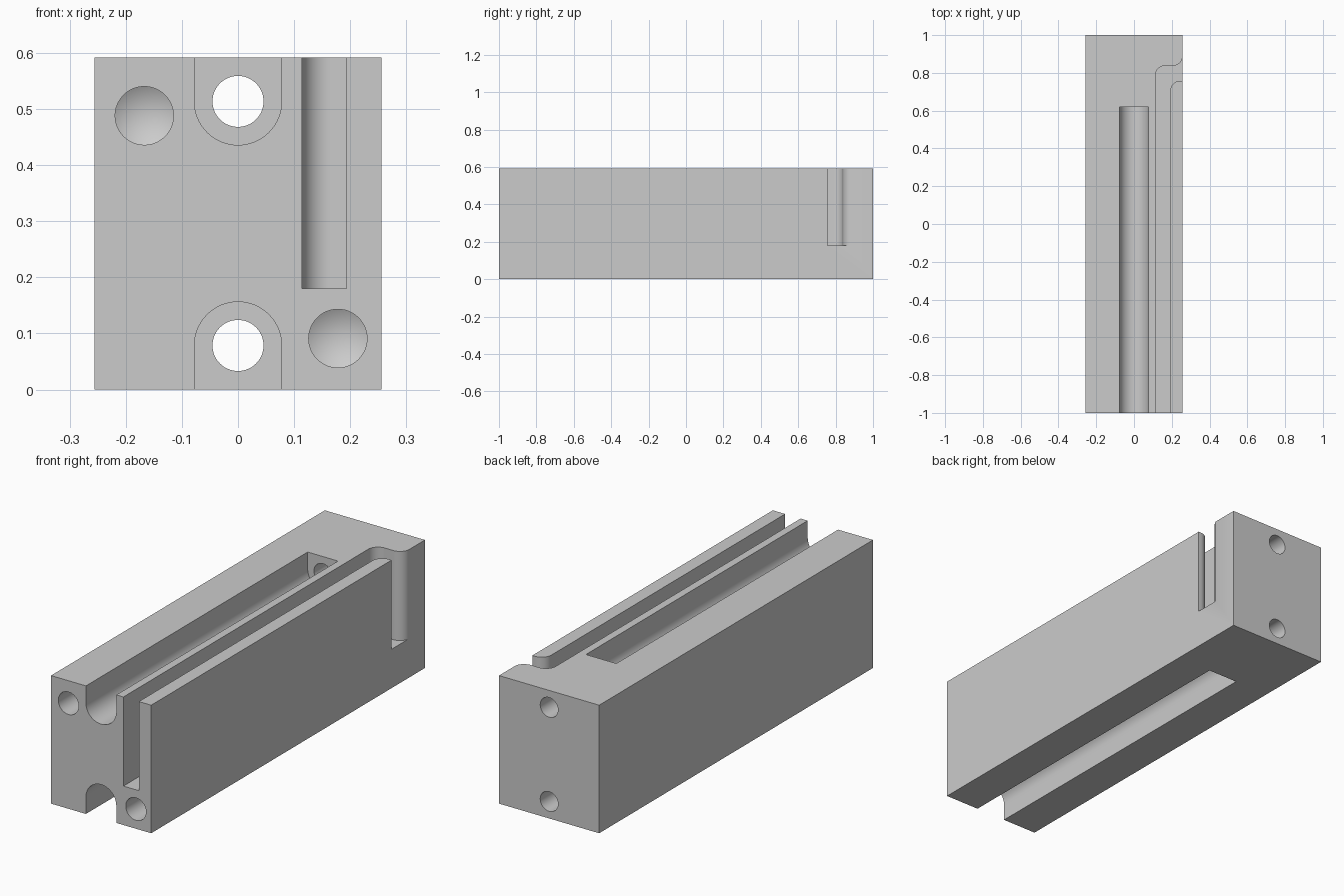
import bpy
import bmesh
import math
from mathutils import Vector

WIDTH, HEIGHT = 0.512, 0.592
SLOT_X, SLOT_Z, SLOT_R = 0.0, 0.0785, 0.0777

cube = bpy.data.objects.get("Cube")
if cube:
    bpy.data.objects.remove(cube, do_unlink=True)

grey = bpy.data.materials.new("plain_grey")
grey.use_nodes = True
grey.diffuse_color = (0.6, 0.6, 0.6, 1)
grey.node_tree.nodes["Principled BSDF"].inputs["Base Color"].default_value = (0.6, 0.6, 0.6, 1)


def make_object(name, bm):
    bmesh.ops.recalc_face_normals(bm, faces=bm.faces[:])
    mesh = bpy.data.meshes.new(name)
    bm.to_mesh(mesh)
    bm.free()
    mesh.materials.append(grey)
    obj = bpy.data.objects.new(name, mesh)
    bpy.context.collection.objects.link(obj)
    return obj


def arc(cx, cy, r, start, end, steps=16):
    angles = [math.radians(start + (end - start) * i / steps) for i in range(steps + 1)]
    return [(cx + r * math.cos(a), cy + r * math.sin(a)) for a in angles]


def prism(name, points, direction):
    """Extrude a closed outline of 3D points along a direction."""
    bm = bmesh.new()
    face = bm.faces.new([bm.verts.new(p) for p in points])
    result = bmesh.ops.extrude_face_region(bm, geom=[face], use_keep_orig=True)
    moved = [v for v in result["geom"] if isinstance(v, bmesh.types.BMVert)]
    bmesh.ops.translate(bm, verts=moved, vec=Vector(direction))
    return make_object(name, bm)


def cut(target, cutter):
    """Subtract the cutter from the target and discard it."""
    mod = target.modifiers.new("cut", "BOOLEAN")
    mod.operation = "DIFFERENCE"
    mod.solver = "EXACT"
    mod.object = cutter
    bpy.context.view_layer.objects.active = target
    bpy.ops.object.modifier_apply(modifier=mod.name)
    bpy.data.objects.remove(cutter, do_unlink=True)


# Solid block
w = WIDTH / 2
block = prism("block", [(-w, -1, 0), (w, -1, 0), (w, 1, 0), (-w, 1, 0)], (0, 0, HEIGHT))

# Round-bottomed channels in the underside and the top, each with a bolt hole to the back
channel = [(-SLOT_R, -0.1)] + arc(SLOT_X, SLOT_Z, SLOT_R, 180, 0, 32) + [(SLOT_R, -0.1)]
bolt = arc(SLOT_X, SLOT_Z, 0.0455, 0, 360, 48)[:-1]
for side, flip in (("lower", False), ("upper", True)):
    def place(z):
        return HEIGHT - z if flip else z
    cut(block, prism(side + "_channel", [(x, -1.1, place(z)) for x, z in channel], (0, 1.72, 0)))
    cut(block, prism(side + "_bolt_hole", [(x, 0.5, place(z)) for x, z in bolt], (0, 0.6, 0)))

# Deep groove that bends out through the left side, with a flared exit
groove = [(0.193, -1.1), (0.114, -1.1)]
groove += arc(0.164, 0.788, 0.05, 180, 90)
groove += arc(0.207, 0.888, 0.05, 270, 360)
groove += [(0.35, 0.888), (0.35, 0.757)]
groove += arc(0.243, 0.707, 0.05, 90, 180)
cut(block, prism("side_groove", [(x, y, 0.18) for x, y in groove], (0, 0, 0.6)))


# Blind drilled holes with conical tips in the front
def drill(name, x, z, r=0.052, depth=0.25, tip=0.03, sides=48):
    bm = bmesh.new()
    rings = [[bm.verts.new((px, y, pz)) for px, pz in arc(x, z, r, 0, 360, sides)[:-1]]
             for y in (-1.1, depth - 1)]
    point = bm.verts.new((x, depth + tip - 1, z))
    bm.faces.new(rings[0])
    for i in range(sides):
        j = (i + 1) % sides
        bm.faces.new((rings[0][i], rings[0][j], rings[1][j], rings[1][i]))
        bm.faces.new((rings[1][i], rings[1][j], point))
    return make_object(name, bm)


cut(block, drill("upper_pin_hole", -0.167, 0.488))
cut(block, drill("lower_pin_hole", 0.178, 0.091))

# Smooth the curved walls, keep the edges crisp
bpy.ops.object.select_all(action="DESELECT")
block.select_set(True)
bpy.context.view_layer.objects.active = block
bpy.ops.object.shade_smooth_by_angle(angle=math.radians(25))
